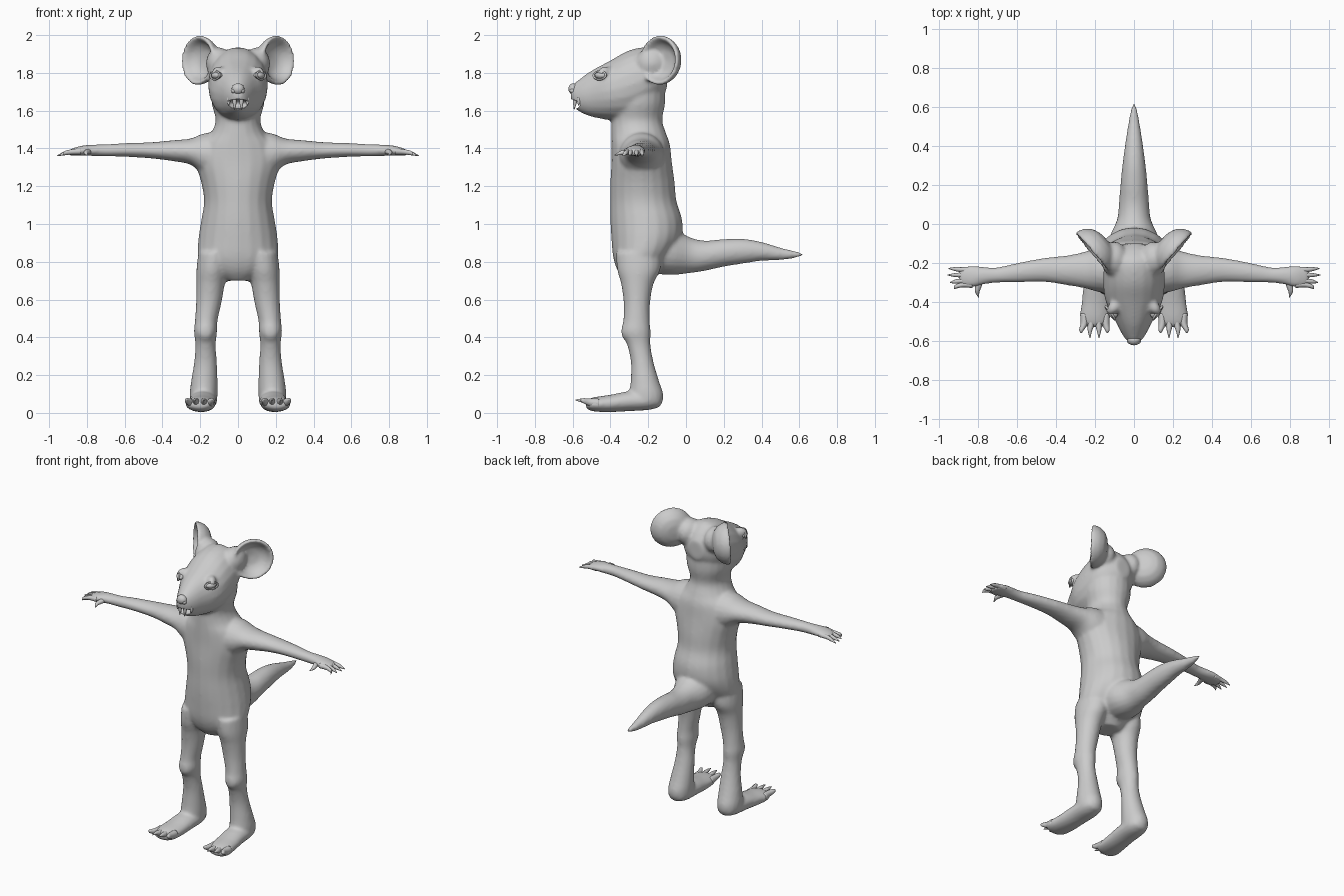
import bpy, bmesh, math
from mathutils import Vector, Matrix

old = bpy.data.objects.get("Cube")
if old:
    bpy.data.objects.remove(old, do_unlink=True)

grey = bpy.data.materials.new("warm_grey_skin")
grey.use_nodes = True
GREY = (0.6, 0.6, 0.6, 1)
grey.diffuse_color = GREY
grey.node_tree.nodes["Principled BSDF"].inputs["Base Color"].default_value = GREY


def finish(bm, name):
    bmesh.ops.recalc_face_normals(bm, faces=bm.faces)
    me = bpy.data.meshes.new(name)
    bm.to_mesh(me)
    bm.free()
    me.materials.append(grey)
    me.shade_smooth()
    ob = bpy.data.objects.new(name, me)
    bpy.context.collection.objects.link(ob)
    return ob


def spline(rows, steps=4):
    """Catmull-Rom interpolation through section rows."""
    out = []
    for i in range(len(rows) - 1):
        p = [rows[max(0, min(len(rows) - 1, i + k))] for k in (-1, 0, 1, 2)]
        for j in range(steps):
            t = j / steps
            out.append([0.5 * (2 * b + (c - a) * t + (2 * a - 5 * b + 4 * c - d) * t * t
                               + (3 * b - a - 3 * c + d) * t ** 3) for a, b, c, d in zip(*p)])
    return out + [rows[-1]]


def loft(bm, axis, rows, sides=20):
    """Rows are centre x, y, z and two half sizes across the given axis."""
    u, v = {"x": (1, 2), "y": (0, 2), "z": (0, 1)}[axis]
    rings = []
    for x, y, z, a, b in spline(rows):
        ring = []
        for k in range(sides):
            t = math.tau * k / sides
            p = Vector((x, y, z))
            p[u] += max(a, 0.001) * math.cos(t)
            p[v] += max(b, 0.001) * math.sin(t)
            ring.append(bm.verts.new(p))
        rings.append(ring)
    for r, q in zip(rings, rings[1:]):
        for k in range(sides):
            n = (k + 1) % sides
            bm.faces.new((r[k], r[n], q[n], q[k]))
    bm.faces.new(rings[0])
    bm.faces.new(rings[-1])


def mirror(rows, s):
    return [(r[0] * s, *r[1:]) for r in rows]


def ball(bm, loc, size, turn=0, seg=20):
    m = Matrix.Translation(loc) @ Matrix.Rotation(turn, 4, "Z") @ Matrix.Diagonal((*size, 1))
    bmesh.ops.create_uvsphere(bm, u_segments=seg, v_segments=seg // 2, radius=1, matrix=m)


def cup(bm, loc, direction, profile, sides=32):
    """Closed profile of (radius, depth) turned about a direction."""
    rot = Vector(direction).to_track_quat("Z", "Y")
    rings = []
    for r, d in profile:
        rings.append([bm.verts.new(Vector(loc) + rot @ Vector(
            (r * math.cos(math.tau * k / sides), r * math.sin(math.tau * k / sides), d)))
            for k in range(sides)])
    for r, q in zip(rings, rings[1:]):
        for k in range(sides):
            n = (k + 1) % sides
            bm.faces.new((r[k], r[n], q[n], q[k]))
    bm.faces.new(rings[0])
    bm.faces.new(rings[-1])


# Body skin: overlapping forms fused into one surface
skin = bmesh.new()
loft(skin, "z", [(0, -.25, .70, .07, .07), (0, -.25, .75, .16, .11), (0, -.235, .82, .21, .15),
                 (0, -.21, .92, .21, .185), (0, -.21, 1.02, .195, .19), (0, -.225, 1.12, .18, .175),
                 (0, -.23, 1.22, .195, .17), (0, -.235, 1.33, .225, .16), (0, -.24, 1.42, .2, .155),
                 (0, -.25, 1.48, .145, .145), (0, -.26, 1.55, .118, .135),
                 (0, -.255, 1.64, .14, .145), (0, -.25, 1.74, .14, .14)])
# Head
loft(skin, "y", [(0, -.61, 1.695, .025, .03), (0, -.59, 1.68, .045, .065), (0, -.55, 1.682, .07, .095),
                 (0, -.5, 1.69, .095, .122), (0, -.4, 1.708, .145, .158), (0, -.3, 1.735, .158, .185),
                 (0, -.2, 1.77, .15, .165), (0, -.14, 1.78, .115, .115), (0, -.1, 1.78, .05, .06)])
# Tail
loft(skin, "y", [(0, -.2, .87, .14, .13), (0, -.08, .855, .13, .125), (0, .02, .835, .088, .095),
                 (0, .1, .832, .078, .08), (0, .2, .847, .07, .073), (0, .3, .856, .06, .066),
                 (0, .4, .855, .047, .05), (0, .5, .842, .032, .033), (0, .58, .838, .018, .018),
                 (0, .625, .84, .004, .004)])
arm = [(.08, -.235, 1.36, .13, .13), (.18, -.235, 1.37, .115, .11), (.25, -.236, 1.383, .095, .07),
       (.34, -.238, 1.388, .077, .056), (.46, -.236, 1.39, .062, .043), (.6, -.25, 1.392, .05, .036),
       (.7, -.262, 1.39, .04, .032), (.77, -.265, 1.39, .045, .03), (.83, -.27, 1.388, .056, .026),
       (.88, -.27, 1.38, .05, .019), (.9, -.27, 1.378, .03, .012)]
leg = [(.12, -.25, .85, .09, .12), (.135, -.25, .76, .085, .115), (.145, -.258, .68, .075, .085),
       (.155, -.26, .58, .067, .07), (.168, -.262, .49, .06, .07), (.172, -.265, .43, .061, .078),
       (.172, -.25, .36, .054, .062), (.172, -.232, .27, .06, .06), (.178, -.218, .17, .07, .075),
       (.182, -.21, .1, .074, .09), (.182, -.21, .05, .068, .083), (.182, -.21, .025, .04, .055)]
foot = [(.182, -.14, .065, .05, .035), (.182, -.2, .065, .07, .05), (.186, -.3, .062, .073, .053),
        (.193, -.4, .05, .076, .046), (.2, -.47, .046, .078, .04), (.202, -.51, .045, .068, .032),
        (.203, -.53, .045, .04, .018)]
ear = [(.001, -.06), (.05, -.056), (.09, -.04), (.118, -.01), (.132, .025), (.13, .042), (.118, .044),
       (.107, .03), (.09, .003), (.06, -.018), (.001, -.027)]
for s in (1, -1):
    loft(skin, "x", mirror(arm, s))
    loft(skin, "z", mirror(leg, s))
    loft(skin, "y", mirror(foot, s))
    cup(skin, (s * .185, -.12, 1.865), (s * .76, -.65, .05), ear)
    # Ear root, brow and cheek
    ball(skin, (s * .1, -.18, 1.85), (.07, .09, .085))
    ball(skin, (s * .1, -.425, 1.80), (.03, .05, .035), s * .7)
    ball(skin, (s * .172, -.31, .43), (.045, .033, .05))
body = finish(skin, "body_skin")
rm = body.modifiers.new("fuse", "REMESH")
rm.mode = "VOXEL"
rm.voxel_size = 0.0105
rm.use_smooth_shade = True
sm = body.modifiers.new("soften", "SMOOTH")
sm.factor = 0.5
sm.iterations = 6

# Mouth opening
bm = bmesh.new()
ball(bm, (0, -.59, 1.636), (.06, .06, .026))
mouth = finish(bm, "mouth_cutter")
mouth.hide_render = True
mouth.hide_viewport = True
mouth.display_type = "WIRE"
cut = body.modifiers.new("mouth", "BOOLEAN")
cut.operation = "DIFFERENCE"
cut.object = mouth

# Nose with two nostril wings
bm = bmesh.new()
ball(bm, (0, -.595, 1.715), (.034, .028, .03))
for s in (1, -1):
    ball(bm, (s * .022, -.598, 1.705), (.014, .018, .014))
finish(bm, "nose")

# Teeth: two long fangs and shorter ones beside them
bm = bmesh.new()
for s in (1, -1):
    for x, y, low, r in ((.018, -.588, 1.605, .011), (.05, -.566, 1.628, .009)):
        loft(bm, "z", [(s * x, y, 1.67, r, r), (s * x, y, 1.645, r, r), (s * x, y - .004, low, .002, .002)], 10)
finish(bm, "teeth")

for s, side in ((1, "left"), (-1, "right")):
    # Eye and eyelids
    bm = bmesh.new()
    ball(bm, (s * .112, -.45, 1.787), (.036, .026, .02), s * .95)
    finish(bm, side + "_eye")
    bm = bmesh.new()
    rot = Vector((s * .8, -.58, .15)).to_track_quat("Z", "Y")
    rings = []
    for i in range(24):
        t = math.tau * i / 24
        c = Vector((.04 * math.cos(t), .022 * math.sin(t), 0))
        out = c.normalized()
        rings.append([bm.verts.new(Vector((s * .122, -.457, 1.787)) + rot @ (
            c + .006 * (out * math.cos(a) + Vector((0, 0, math.sin(a))))))
            for a in (math.tau * k / 6 for k in range(6))])
    for i in range(24):
        r, q = rings[i], rings[(i + 1) % 24]
        for k in range(6):
            bm.faces.new((r[k], r[k - 1], q[k - 1], q[k]))
    finish(bm, side + "_eyelids")

    # Fingers and thumb
    bm = bmesh.new()
    for y0, y1, tip in ((-.235, -.228, .953), (-.262, -.262, .957), (-.292, -.3, .945), (-.312, -.335, .925)):
        loft(bm, "x", mirror([(.83, y0, 1.385, .017, .017), (.88, y0, 1.382, .013, .014),
                              (.92, (y0 + y1) / 2, 1.374, .01, .011), (tip, y1, 1.362, .002, .002)], s), 10)
    loft(bm, "y", mirror([(.79, -.28, 1.385, .022, .018), (.8, -.325, 1.38, .016, .014),
                          (.805, -.35, 1.375, .011, .011), (.797, -.378, 1.365, .002, .002)], s), 10)
    finish(bm, side + "_fingers")

    # Toes with claw tips
    bm = bmesh.new()
    for x0, x1, tip in ((.145, .137, -.56), (.182, .18, -.585), (.22, .226, -.585), (.255, .27, -.56)):
        loft(bm, "y", mirror([(x0, -.46, .05, .022, .026), (x0, -.51, .056, .019, .021),
                              (x1, -.545, .065, .012, .013), (x1, tip, .068, .002, .002)], s), 10)
    finish(bm, side + "_toes")
